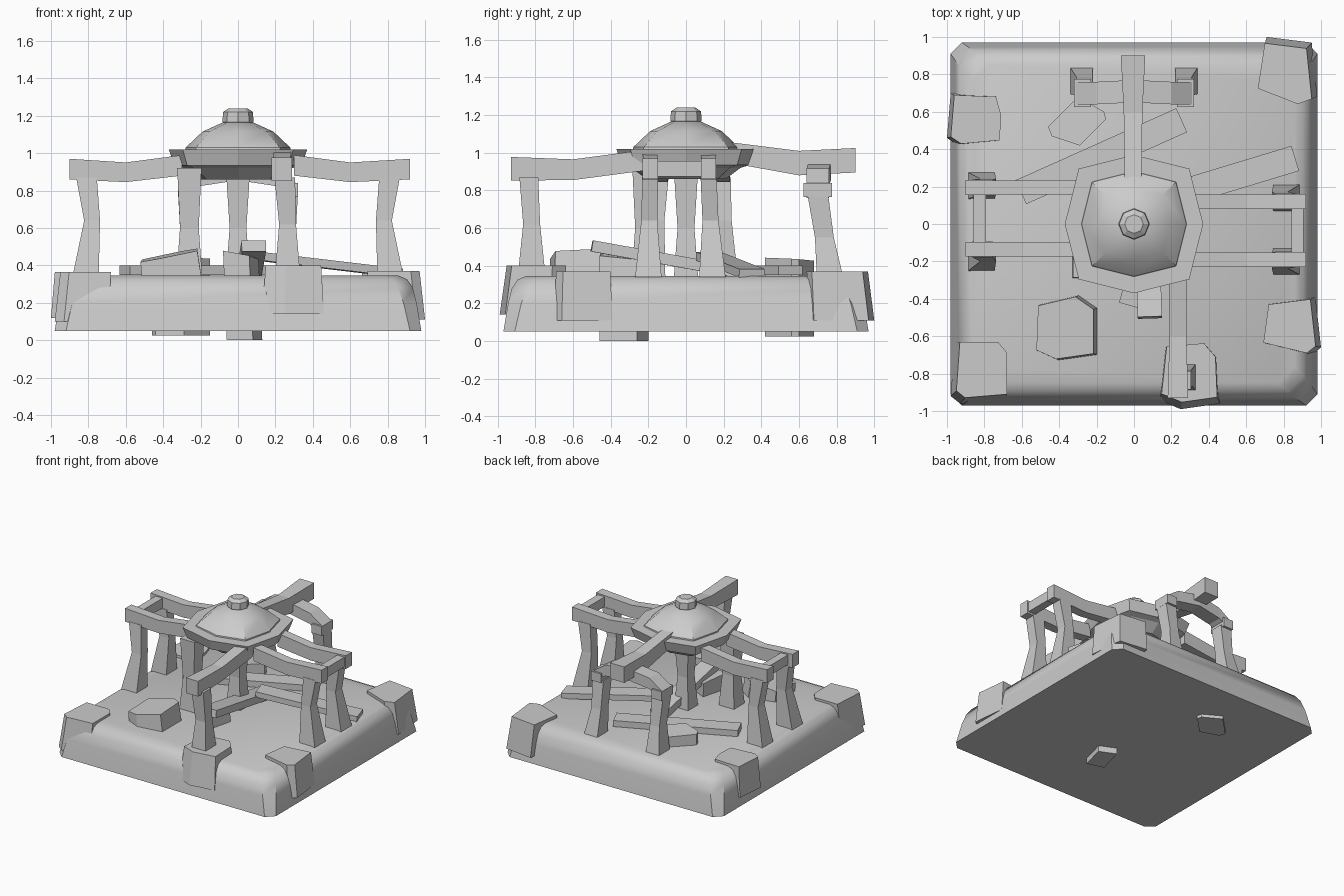
import bpy, bmesh, math
from mathutils import Vector

if "Cube" in bpy.data.objects:
    bpy.data.objects.remove(bpy.data.objects["Cube"])


def finish(name, bm, smooth=None):
    bmesh.ops.recalc_face_normals(bm, faces=bm.faces)
    me = bpy.data.meshes.new(name)
    bm.to_mesh(me)
    bm.free()
    ob = bpy.data.objects.new(name, me)
    bpy.context.collection.objects.link(ob)
    if smooth:
        bpy.ops.object.select_all(action='DESELECT')
        ob.select_set(True)
        bpy.context.view_layer.objects.active = ob
        bpy.ops.object.shade_smooth_by_angle(angle=math.radians(smooth))
    return ob


def loft(name, rings, smooth=None):
    """Skin a stack of rings with equal point counts and cap both ends."""
    bm = bmesh.new()
    vs = [[bm.verts.new(p) for p in r] for r in rings]
    n = len(vs[0])
    for a, b in zip(vs, vs[1:]):
        for i in range(n):
            j = (i + 1) % n
            bm.faces.new((a[i], a[j], b[j], b[i]))
    bm.faces.new(vs[0])
    bm.faces.new(vs[-1])
    return finish(name, bm, smooth)


def bar(name, axis, secs):
    """Rectangular bar; each section = (centre, size, size) across the axis."""
    u, v = {'x': ((0, 1, 0), (0, 0, 1)), 'y': ((1, 0, 0), (0, 0, 1)),
            'z': ((1, 0, 0), (0, 1, 0))}[axis]
    u, v = Vector(u), Vector(v)
    return loft(name, [[Vector(c) + u * a * s / 2 + v * b * t / 2
                        for a, b in ((-1, -1), (1, -1), (1, 1), (-1, 1))]
                       for c, s, t in secs])


def plank(name, a, b, w, t):
    a, b = Vector(a), Vector(b)
    d = (b - a).normalized()
    s = d.cross(Vector((0, 0, 1))).normalized()
    n = s.cross(d)
    return loft(name, [[p + s * w / 2 * i + n * t / 2 * j
                        for i, j in ((-1, -1), (1, -1), (1, 1), (-1, 1))] for p in (a, b)])


def rock(name, pts, z0, z1, top=0.93, tilt=(0, 0), lean=(0, 0)):
    """Chipped stone from a plan outline, narrower and tilted on top."""
    c = sum((Vector(p) for p in pts), Vector((0, 0))) / len(pts)
    lo = [(p[0], p[1], z0) for p in pts]
    hi = []
    for p in pts:
        q = (Vector(p) - c) * top
        hi.append((c.x + q.x + lean[0], c.y + q.y + lean[1],
                   z1 + q.x * tilt[0] + q.y * tilt[1]))
    return loft(name, [lo, hi])


# base slab with softened top edge
def square(h, k, z):
    x, y = h, h - 0.01
    return [(-x + k, -y, z), (x - k, -y, z), (x, -y + k, z), (x, y - k, z),
            (x - k, y, z), (-x + k, y, z), (-x, y - k, z), (-x, -y + k, z)]


loft('base_slab', [square(*r) for r in (
    (.98, .06, .05), (.955, .07, .2), (.935, .08, .28), (.905, .08, .325), (.86, .09, .345))], 40)


# roof: squarish octagon rings
def octa(r, z, k=1.13):
    return [(r * (k if i % 2 else 1) * math.cos(i * math.pi / 4),
             r * (k if i % 2 else 1) * math.sin(i * math.pi / 4), z) for i in range(8)]


loft('roof_rim', [octa(.21, .86), octa(.29, .92), octa(.34, .935), octa(.37, 1.02), octa(.31, 1.02)])
loft('roof_dome', [octa(.285, 1.0), octa(.28, 1.03), octa(.19, 1.115), octa(.08, 1.165, 1)], 35)
loft('roof_finial', [octa(.07, 1.15, 1), octa(.083, 1.17, 1), octa(.08, 1.22, 1), octa(.05, 1.24, 1)])

# pillars below the roof
bar('centre_pillar', 'z', [((0, 0, .33), .13, .13), ((0, 0, .6), .09, .09), ((0, 0, .92), .13, .13)])
bar('side_pillar', 'z', [((-.26, -.22, .33), .14, .14), ((-.26, -.22, .6), .1, .1),
                         ((-.26, -.22, .92), .13, .13)])

# left and right wings: beam pairs on waisted columns, tied by a crosspiece
for side, sx, rows in (('left', -1, ((.195, .205), (-.135, -.18))),
                       ('right', 1, ((.12, .14), (-.19, -.2)))):
    for n, (yb, yc) in enumerate(rows):
        bar(f'{side}_beam_{n}', 'x', [((sx * .92 if sx > 0 else -.9, yb, .915), .08, .11),
                                      ((sx * .6, yb, .898), .075, .105),
                                      ((sx * .3, yb, .935), .08, .11)])
        bar(f'{side}_column_{n}', 'z', [((sx * .815, yc, .34), .14, .14),
                                        ((sx * .78, (yb + yc) / 2, .64), .085, .085),
                                        ((sx * .81, yb, .87), .11, .085)])
    x = .875 if sx > 0 else -.825
    bar(f'{side}_crosspiece', 'y', [((x, rows[1][0], .915), .065, .08),
                                    ((x, rows[0][0], .915), .065, .08)])

# front beam on a single column
bar('front_beam', 'y', [((.235, -.93, .915), .11, .125), ((.235, -.6, .91), .09, .11),
                        ((.235, -.22, .96), .1, .11)])
bar('front_column', 'z', [((.265, -.82, .38), .13, .14), ((.265, -.82, .62), .09, .09),
                          ((.25, -.835, .87), .11, .1)])

# back beam carried by a braced pair of columns
bar('back_beam', 'y', [((-.005, .24, 1.0), .09, .11), ((-.005, .6, .945), .1, .13),
                       ((-.005, .9, .96), .13, .13)])
for n, s in enumerate((-1, 1)):
    bar(f'back_column_{n}', 'z', [((s * .28, .765, .34), .12, .14), ((s * .265, .735, .55), .085, .1),
                                  ((s * .27, .7, .78), .1, .11)])
    bar(f'back_capital_{n}', 'z', [((s * .275, .7, .765), .09, .15), ((s * .275, .7, .84), .09, .15)])
bar('back_brace', 'x', [((-.31, .7, .8), .12, .08), ((-.2, .7, .87), .12, .09), ((0, .71, .9), .12, .09),
                        ((.2, .7, .87), .12, .09), ((.31, .7, .8), .12, .08)])

# broken stones along the base edge
rock('corner_stone_front_left', [(-.98, -.92), (-.93, -.96), (-.69, -.94), (-.69, -.7), (-.74, -.64),
                                 (-.96, -.64)], .1, .365, lean=(.02, .02))
rock('edge_stone_left', [(-1, .46), (-.94, .42), (-.72, .44), (-.71, .58), (-.74, .69), (-.98, .7)],
     .12, .365, lean=(.01, 0))
rock('corner_stone_back_right', [(.67, .74), (.71, 1.0), (.95, .97), (.98, .68), (.9, .65)],
     .11, .37, lean=(-.02, -.02))
rock('edge_stone_right', [(.7, -.64), (.73, -.42), (.97, -.39), (1.0, -.66), (.95, -.7)],
     .11, .37, lean=(-.02, 0))
rock('edge_stone_front', [(.13, -.94), (.25, -.99), (.46, -.96), (.45, -.72), (.38, -.64), (.16, -.66)],
     .14, .40, top=.9, lean=(0, .02))

# fallen rubble and planks
rock('rubble_front_left', [(-.51, -.68), (-.4, -.73), (-.19, -.7), (-.19, -.45), (-.29, -.38), (-.5, -.43)],
     .3, .455, top=.95, tilt=(.2, .05), lean=(-.02, 0))
rock('rubble_back', [(-.46, .52), (-.3, .68), (-.16, .6), (-.15, .56), (-.29, .42), (-.44, .47)],
     .025, .435, top=1.0, tilt=(.02, -.06))
rock('rubble_front', [(-.06, -.42), (.08, -.46), (.13, -.26), (.0, -.2)], .0, .455,
     top=1.0, tilt=(-.2, -.05), lean=(-.02, 0))
plank('plank_back_left', (-.605, .17, .375), (.255, .555, .375), .14, .05)
plank('plank_right', (.1, .12, .45), (.86, .35, .36), .14, .045)
plank('plank_centre', (.085, -.5, .505), (.06, .28, .365), .13, .06)
